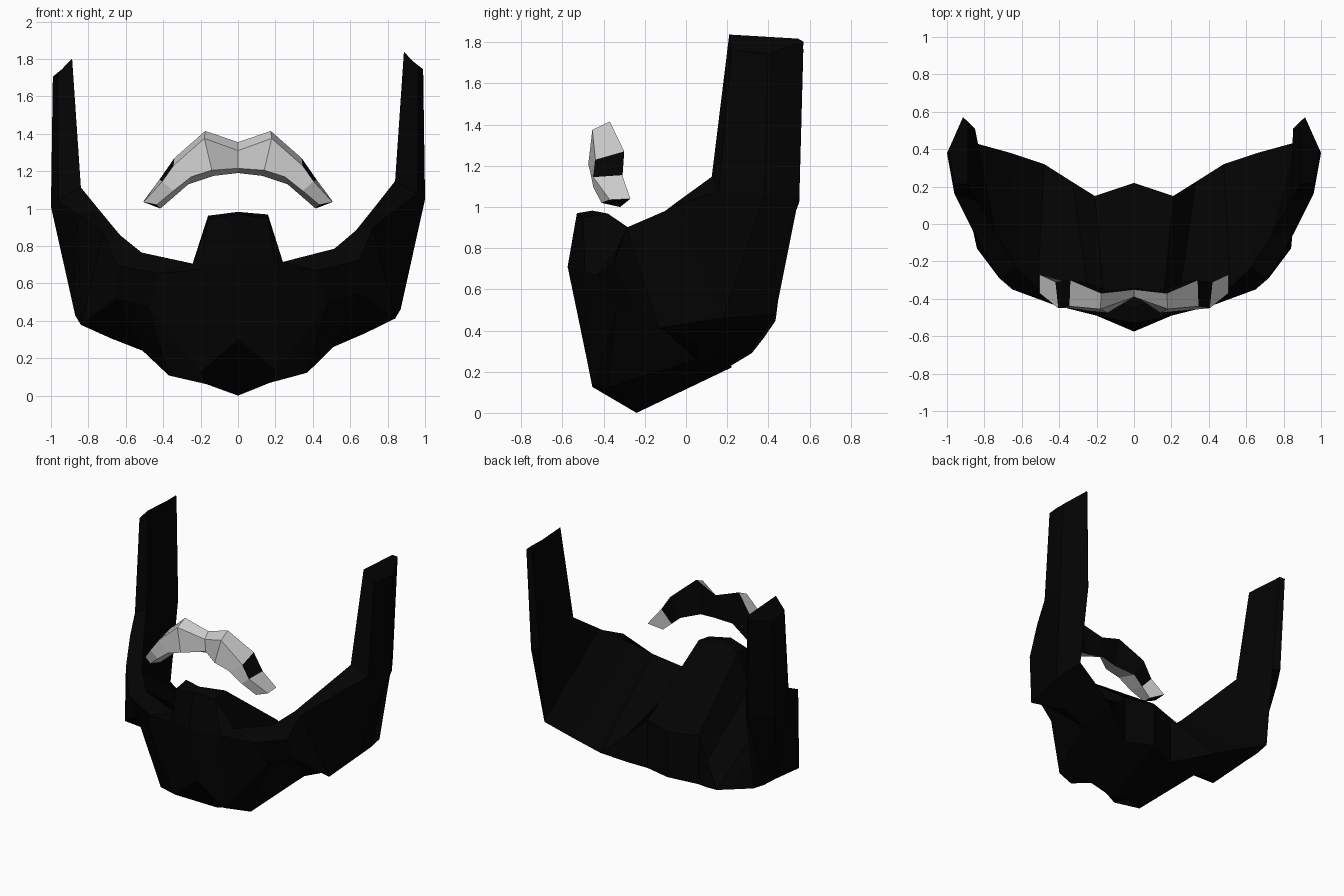
import bpy
import bmesh
from mathutils import Vector

if "Cube" in bpy.data.objects:
    bpy.data.objects.remove(bpy.data.objects["Cube"], do_unlink=True)


def make_material(name, value):
    mat = bpy.data.materials.new(name)
    mat.use_nodes = True
    colour = (value, value, value, 1)
    mat.diffuse_color = colour
    mat.node_tree.nodes["Principled BSDF"].inputs["Base Color"].default_value = colour
    return mat


black = make_material("black_hair", 0.001)
grey = make_material("light_grey_hair", 0.6)


def mirrored(half):
    """Stations from the right end through the centre to the left end."""
    flipped = [[Vector((-p.x, p.y, p.z)) for p in ring] for ring in half[1:]]
    return flipped[::-1] + half


def loft(name, half, materials, rule, tilt=0):
    """Skin closed rings; rule(segment, side) picks the material of a face."""
    rings = mirrored(half)
    bm = bmesh.new()
    verts = [[bm.verts.new((p.x, p.y, p.z + tilt * p.x)) for p in ring] for ring in rings]
    sides = len(rings[0])
    centre = len(half) - 1
    for i in range(len(rings) - 1):
        segment = i - centre if i >= centre else centre - 1 - i
        for j in range(sides):
            k = (j + 1) % sides
            face = bm.faces.new((verts[i][j], verts[i][k], verts[i + 1][k], verts[i + 1][j]))
            face.material_index = rule(segment, j)
    for end in (verts[0], verts[-1]):
        bm.faces.new(end)
    bmesh.ops.remove_doubles(bm, verts=bm.verts, dist=0.001)
    bmesh.ops.recalc_face_normals(bm, faces=bm.faces)
    mesh = bpy.data.meshes.new(name)
    bm.to_mesh(mesh)
    bm.free()
    for mat in materials:
        mesh.materials.append(mat)
    obj = bpy.data.objects.new(name, mesh)
    bpy.context.scene.collection.objects.link(obj)
    return obj


# Beard: profiles from the inner rim over the outer edge and jaw to the lower back rim
lip_centre = [(0, -.53, .97), (0, -.575, .71), (0, -.49, .3), (0, -.24, 0), (0, .22, .22)]
lip_edge = [(.16, -.5, .945), (.2, -.49, .68), (.2, -.455, .13), (.17, -.27, .065), (.21, .15, .2)]
mouth_corner = [(.24, -.4, .71), (.42, -.435, .66), (.48, -.34, .48), (.37, -.38, .115), (.33, .225, .24)]
chin_side = [(.515, -.34, .775), (.65, -.35, .71), (.65, -.26, .53), (.51, .05, .25), (.48, .32, .3)]
cheek = [(.63, -.23, .87), (.72, -.29, .885), (.84, -.13, .395), (.68, .05, .32), (.66, .38, .38)]
jaw_corner = [(.74, -.05, 1.005), (.86, -.04, .99), (.87, .18, .445), (.868, .32, .45), (.86, .435, .465)]
sideburn_base = [(.84, .125, 1.13), (.96, .16, 1.06), (1, .38, 1.03), (.89, .55, 1.04), (.85, .51, 1.05)]
sideburn_top = [(.887, .21, 1.82), (.965, .22, 1.74), (.99, .4, 1.725), (.915, .57, 1.785), (.888, .545, 1.8)]
profiles = [lip_centre, lip_edge, mouth_corner, chin_side,
            cheek, jaw_corner, sideburn_base, sideburn_top]
neck_wall = [.34, .36, .2, 0, 0, 0, 0, 0]
rim_depth = [.075, .12, 0, 0, 0, 0, 0, 0]


def closed_ring(profile, wall, depth):
    """Close a profile behind with an upright neck wall and a thick rim."""
    ring = [Vector(p) for p in profile]
    neck_top = ring[-1] + Vector((0, 0, wall))
    rim_back = ring[0] + Vector((0, depth, depth / 6))
    return ring + [neck_top, rim_back]


beard_rings = [closed_ring(*parts) for parts in zip(profiles, neck_wall, rim_depth)]
loft("beard", beard_rings, [black], lambda segment, side: 0, tilt=0.02)

# Moustache: each station is top front, top back, bottom back, bottom front
stations = [
    [(0, -.39, 1.31), (0, -.35, 1.355), (0, -.34, 1.19), (0, -.38, 1.215)],
    [(.18, -.455, 1.375), (.175, -.37, 1.415), (.13, -.36, 1.175), (.14, -.475, 1.205)],
    [(.345, -.44, 1.23), (.34, -.3, 1.27), (.265, -.31, 1.13), (.25, -.465, 1.17)],
    [(.405, -.45, 1.145), (.42, -.31, 1.155), (.34, -.315, 1.065), (.345, -.45, 1.095)],
    [(.505, -.37, 1.035), (.505, -.27, 1.04), (.415, -.32, 1), (.435, -.41, 1.02)],
]
moustache_rings = [[Vector(p) for p in ring] for ring in stations]
TOP, BACK = 0, 1


def moustache_colour(segment, side):
    dark_back = side == BACK and segment < 3
    dark_band = side == TOP and segment == 2
    return 0 if dark_back or dark_band else 1


# The end caps keep the first material, black
loft("moustache", moustache_rings, [black, grey], moustache_colour)
